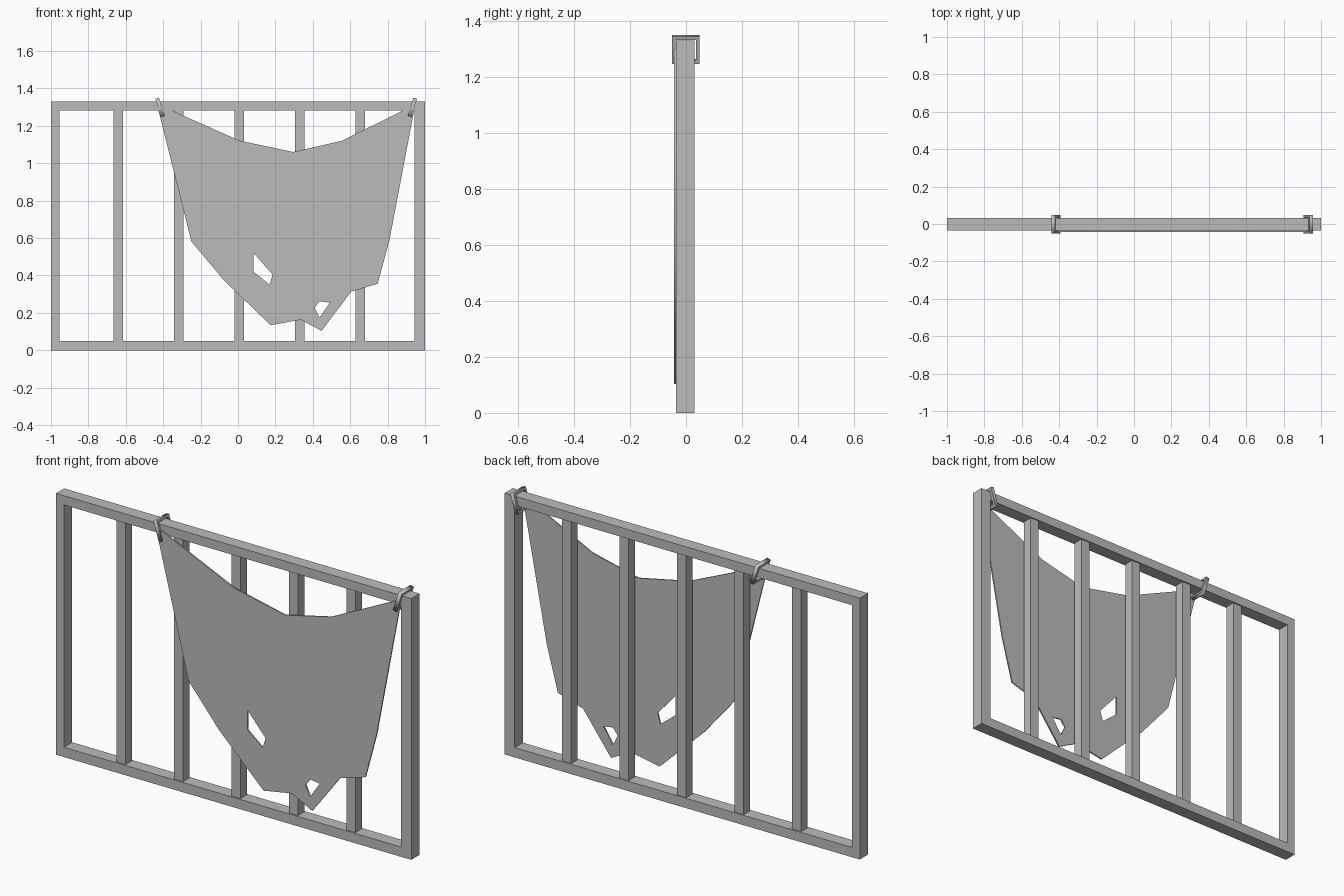
import bpy
import math
from mathutils import Matrix

old = bpy.data.objects.get("Cube")
if old:
    bpy.data.objects.remove(old, do_unlink=True)

grey = bpy.data.materials.new("plain grey")
grey.use_nodes = True
grey.diffuse_color = (0.5, 0.5, 0.5, 1)
grey.node_tree.nodes["Principled BSDF"].inputs["Base Color"].default_value = (0.5, 0.5, 0.5, 1)


def box(name, x, y, z):
    """Box from (low, high) pairs along each axis."""
    bpy.ops.mesh.primitive_cube_add(size=1)
    ob = bpy.context.object
    ob.name = name
    spans = (x, y, z)
    size = [b - a for a, b in spans]
    mid = [(a + b) / 2 for a, b in spans]
    ob.data.transform(Matrix.Translation(mid) @ Matrix.Diagonal((*size, 1)))
    ob.data.materials.append(grey)
    return ob


def sheet(name, outlines, thickness):
    """Flat upright plate; outlines after the first become holes."""
    curve = bpy.data.curves.new(name, "CURVE")
    curve.dimensions = "2D"
    curve.fill_mode = "BOTH"
    curve.extrude = thickness / 2
    for points in outlines:
        spline = curve.splines.new("POLY")
        spline.points.add(len(points) - 1)
        for p, (u, v) in zip(spline.points, points):
            p.co = (u, v, 0, 1)
        spline.use_cyclic_u = True
    ob = bpy.data.objects.new(name, curve)
    bpy.context.collection.objects.link(ob)
    curve.materials.append(grey)
    bpy.ops.object.select_all(action="DESELECT")
    ob.select_set(True)
    bpy.context.view_layer.objects.active = ob
    bpy.ops.object.convert(target="MESH")
    return bpy.context.object


# Outer frame
depth = (-0.035, 0.031)
box("bottom_rail", (-1, 1), depth, (0, 0.05))
box("top_rail", (-1, 1), depth, (1.283, 1.33))
box("right_post", (-1, -0.955), depth, (0.05, 1.283))
box("left_post", (0.943, 1), depth, (0.05, 1.283))

# Upright studs, set slightly back from the rails
for i in range(5):
    x = -0.64 + i * 0.3237
    box(f"stud_{i + 1}", (x - 0.0255, x + 0.0255), (-0.027, 0.024), (0.05, 1.283))

# Torn cloth hanging across the front
edge = [(-0.43, 1.30), (-0.395, 1.30), (0.01, 1.12), (0.295, 1.06), (0.555, 1.12),
        (0.92, 1.30), (0.945, 1.30), (0.81, 0.59), (0.747, 0.356), (0.605, 0.313),
        (0.447, 0.104), (0.335, 0.163), (0.174, 0.134), (-0.078, 0.377), (-0.249, 0.581)]
large_tear = [(0.083, 0.52), (0.185, 0.404), (0.169, 0.351), (0.083, 0.42)]
small_tear = [(0.436, 0.262), (0.49, 0.254), (0.436, 0.174), (0.41, 0.228)]
cloth = sheet("torn_cloth", [edge, large_tear, small_tear], 0.007)
cloth.matrix_world = Matrix.Translation((0, -0.0395, 0)) @ Matrix.Rotation(math.pi / 2, 4, "X")

# Leaning straps looped around the top rail
for name, x, lean in (("right_strap", -0.417, -17), ("left_strap", 0.932, 17)):
    outer = [(-0.049, -0.051), (0.049, -0.051), (0.049, 0.051), (-0.049, 0.051)]
    inner = [(u * 0.74, v * 0.76) for u, v in outer]
    strap = sheet(name, [outer, inner], 0.02)
    strap.matrix_world = (Matrix.Translation((x, -0.001, 1.299))
                          @ Matrix.Rotation(math.radians(lean), 4, "Y")
                          @ Matrix.Rotation(math.pi / 2, 4, "Z")
                          @ Matrix.Rotation(math.pi / 2, 4, "X"))
